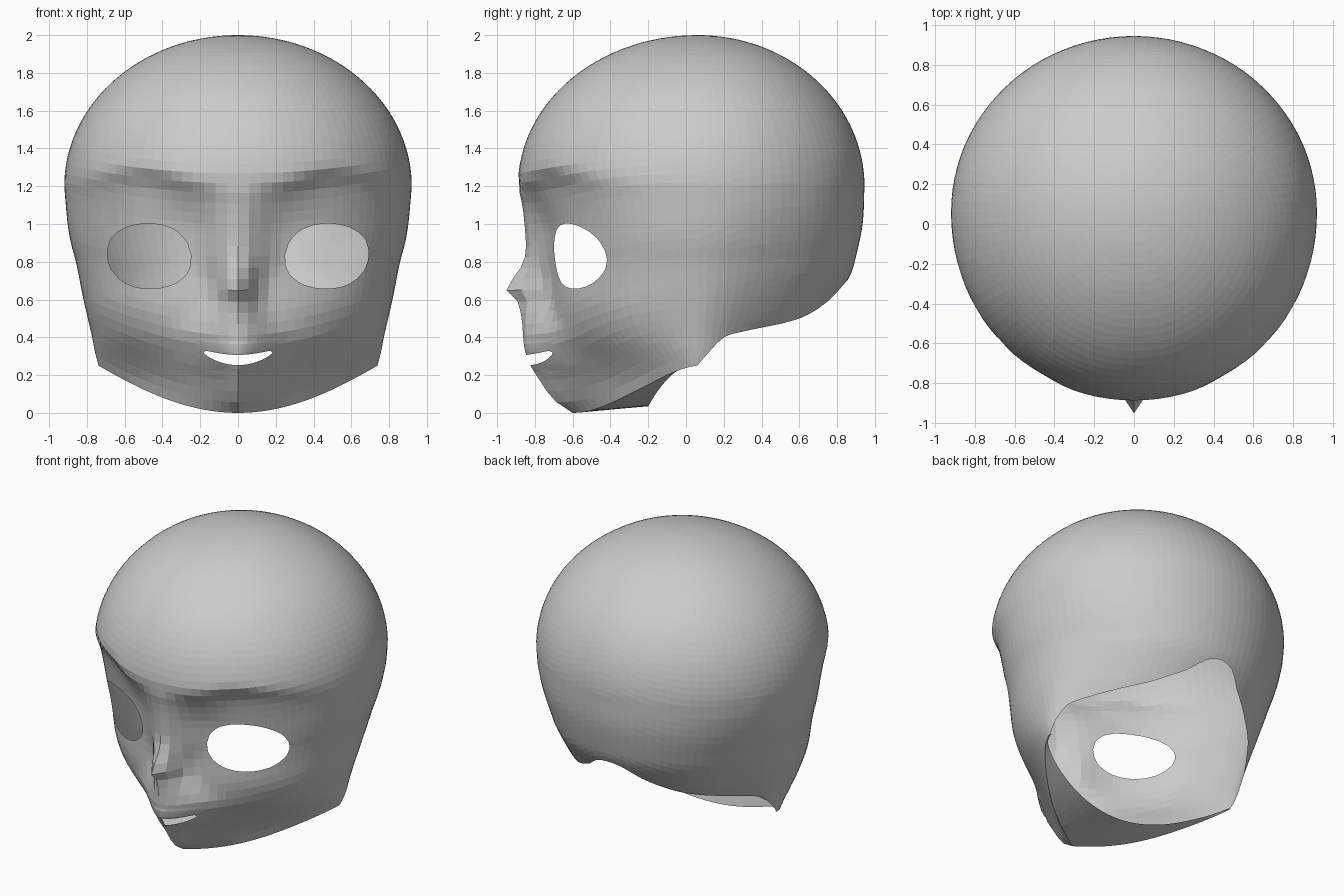
import bpy, bmesh, math

if "Cube" in bpy.data.objects:
    bpy.data.objects.remove(bpy.data.objects["Cube"])

COLS, ROWS, LIP = 96, 48, 3
CY = 0.06          # y of the widest section


def curve(pts):
    """Smooth curve through (height, value) points sorted by rising height."""
    n = len(pts)
    sl = []
    for i in range(n):
        a, b = pts[max(i - 1, 0)], pts[min(i + 1, n - 1)]
        sl.append((b[1] - a[1]) / (b[0] - a[0]))

    def f(z):
        if z <= pts[0][0]:
            return pts[0][1]
        for i in range(n - 1):
            (z0, v0), (z1, v1) = pts[i], pts[i + 1]
            if z <= z1:
                h = z1 - z0
                t = (z - z0) / h
                return ((2*t**3 - 3*t*t + 1) * v0 + (t**3 - 2*t*t + t) * h * sl[i]
                        + (3*t*t - 2*t**3) * v1 + (t**3 - t*t) * h * sl[i + 1])
        return pts[-1][1]
    return f


# Profiles below the widest height; above it the skull is an ellipsoid
half_width = curve([(0, .69), (.15, .715), (.25, .738), (.32, .757), (.4, .772), (.6, .818),
                    (.8, .858), (.9, .885), (1, .902), (1.2, .92)])
face_front = curve([(0, -.57), (.06, -.61), (.15, -.66), (.3, -.70), (.5, -.715),
                    (.8, -.72), (1, -.745), (1.12, -.80), (1.2, -.872), (1.24, -.89)])
skull_back = curve([(.2, .5), (.4, .62), (.5, .72), (.6, .79), (.72, .865),
                    (.8, .893), (1, .935), (1.2, .945)])
nose_depth = curve([(0, .03), (.06, .08), (.15, .10), (.26, .135), (.35, .15), (.5, .155),
                    (.6, .18), (.66, .24), (.71, .20), (.78, .15), (.85, .125), (1, .11),
                    (1.12, .07), (1.22, 0)])
nose_width = curve([(0, .08), (.15, .12), (.27, .18), (.42, .19), (.5, .14), (.6, .09),
                    (.7, .09), (.85, .14), (1, .16), (1.1, .18)])
# Section shape: nearly a V at the jaw, round from the cheeks up
roundness = curve([(0, 1.25), (.18, 1.28), (.3, 1.5), (.42, 1.85), (.55, 2.05), (.7, 2.05)])
neck_edge = curve([(.06, .25), (.12, .32), (.2, .4), (.3, .43), (.6, .5),
                   (.75, .59), (.87, .72)])


def dome(z):
    return math.sqrt(max(0, 1 - ((z - 1.2) / .8) ** 2)) if z > 1.2 else 1


def width(z):
    return half_width(z) * dome(z)


def front_y(x, z):
    """Depth of the face surface: section, arched brow, nose, muzzle and chin."""
    w, n = width(z), roundness(z)
    c = max(0, 1 - (abs(x) / w) ** n) ** (1 / n) if w > 1e-6 else 0
    u = abs(x) - .5
    arch = .085 * math.exp(-(u / (.2 if u < 0 else .35)) ** 2)
    arch *= math.exp(-((z - 1.24) / .17) ** 2)
    f = CY + (face_front(z - arch) - CY) * dome(z)
    # The chin comes to a keel, the nose and muzzle are round
    power = 2 - .8 * min(1, max(0, (.32 - z) / .1))
    return CY + (f - CY) * c - nose_depth(z) * math.exp(-(abs(x) / nose_width(z)) ** power)


def surface(a, z):
    """Point at angle a (0 = front, pi = back) and height z."""
    s, c = math.sin(a), math.cos(a)
    x = width(z) * s
    if c > 1e-6:
        return (x, front_y(x, z), z)
    # The skull narrows towards the neck
    t = min(1, -c / .6)
    x *= 1 - .09 * min(1, max(0, (1.1 - z) / .6)) * t * t * (3 - 2 * t)
    return (x, CY - (skull_back(z) - CY) * dome(z) * c, z)


def bottom(a):
    """Height where the shell ends: jaw line in front, neck opening behind."""
    if math.cos(a) > -1e-6:
        return .25 * math.sin(a) ** 2
    lo, hi = .2, .95
    for _ in range(30):
        m = (lo + hi) / 2
        if m > neck_edge(surface(a, m)[1]):
            hi = m
        else:
            lo = m
    return hi


# Head shell: rings from crown to edge
bm = bmesh.new()
crown = bm.verts.new((0, CY, 2))
grid = []
for i in range(COLS):
    a = 2 * math.pi * i / COLS
    zb = bottom(a)
    col = [crown]
    for r in range(1, ROWS + 1):
        drop = (1 - math.cos(1.9 * r / ROWS)) / (1 - math.cos(1.9))
        col.append(bm.verts.new(surface(a, 2 - (2 - zb) * drop)))
    # Underside of the jaw, turned inwards to the rim
    c = math.cos(a)
    if c > 1e-6:
        p = col[-1].co.copy()
        rim = (p.x * .99, max(CY - .26 * c, p.y + .01), zb + .035 * c)
        for k in range(1, LIP + 1):
            t = k / LIP
            col.append(bm.verts.new([p[j] + (rim[j] - p[j]) * t for j in range(3)]))
    grid.append(col)
for i in range(COLS):
    p, q = grid[i], grid[(i + 1) % COLS]
    for r in range(max(len(p), len(q)) - 1):
        ring = [p[min(r, len(p) - 1)], p[min(r + 1, len(p) - 1)],
                q[min(r + 1, len(q) - 1)], q[min(r, len(q) - 1)]]
        ring = list(dict.fromkeys(ring))
        if len(ring) > 2:
            bm.faces.new(ring)


# Outlines of the openings: negative inside
def eye(side):
    def g(co):
        if co.y > 0:
            return 1
        u = side * co.x - .47
        v = co.z - .83 - .07 * u
        u -= .12 * (.83 - co.z) * (1 - (u / .222) ** 2)
        return (abs(u) / .222) ** 2.15 + (abs(v) / .173) ** 2.15 - 1
    return g


def mouth(co):
    if co.y > 0:
        return 1
    return (co.x / .185) ** 2 + ((co.z - .28 - 1.3 * co.x ** 2) / .027) ** 2 - 1


def cut_hole(g):
    """Split edges on the outline, join the splits, remove the inside."""
    new = []
    for e in list(bm.edges):
        v0, v1 = e.verts
        if g(v0.co) * g(v1.co) < 0:
            lo, hi = 0, 1
            s0 = g(v0.co)
            for _ in range(25):
                m = (lo + hi) / 2
                if g(v0.co.lerp(v1.co, m)) * s0 > 0:
                    lo = m
                else:
                    hi = m
            new.append(bmesh.utils.edge_split(e, v0, lo)[1])
    bmesh.ops.connect_verts(bm, verts=new)
    edge = set(new)
    inside = [f for f in bm.faces
              if any(v not in edge and g(v.co) < 0 for v in f.verts)]
    bmesh.ops.delete(bm, geom=inside, context='FACES')


# Finer faces around the mouth
near = {e for f in bm.faces for e in f.edges
        if f.calc_center_median().y < -.5 and abs(f.calc_center_median().x) < .24
        and .2 < f.calc_center_median().z < .40}
old = set(bm.verts)
bmesh.ops.subdivide_edges(bm, edges=list(near), cuts=3, use_grid_fill=True)
for v in bm.verts:
    if v not in old and abs(v.co.x) < .22 and .22 < v.co.z < .38:
        v.co.y = front_y(v.co.x, v.co.z)
for g in (eye(1), eye(-1), mouth):
    cut_hole(g)

bmesh.ops.recalc_face_normals(bm, faces=bm.faces)
top = max(bm.faces, key=lambda f: f.calc_center_median().z)
if top.normal.z < 0:
    bmesh.ops.reverse_faces(bm, faces=bm.faces)
mesh = bpy.data.meshes.new("head_shell")
bm.to_mesh(mesh)
bm.free()
head = bpy.data.objects.new("head_shell", mesh)
bpy.context.collection.objects.link(head)

grey = bpy.data.materials.new("plain grey")
grey.diffuse_color = (.6, .6, .6, 1)
grey.use_nodes = True
grey.node_tree.nodes["Principled BSDF"].inputs["Base Color"].default_value = grey.diffuse_color
mesh.materials.append(grey)
